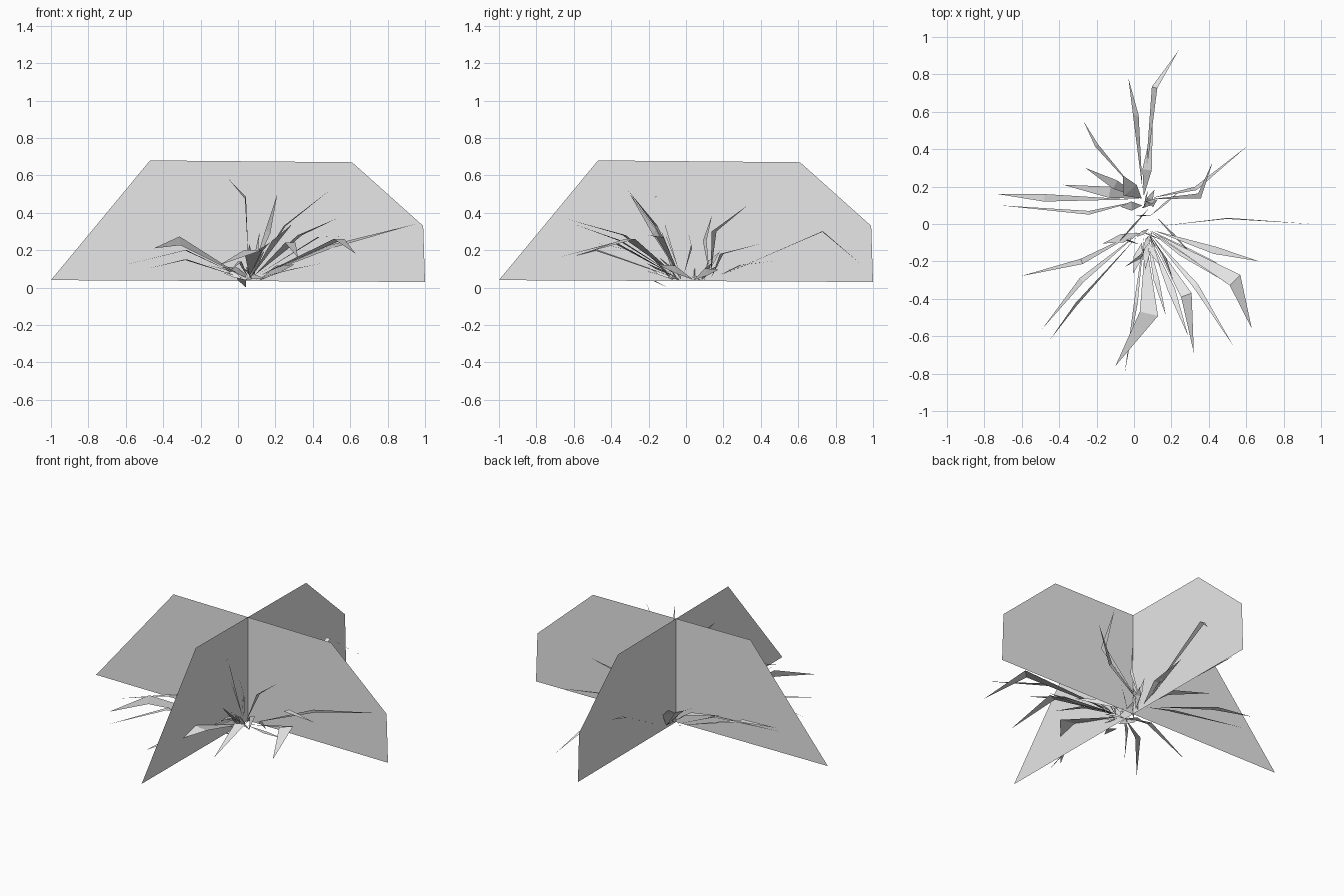
import bpy
import random
from mathutils import Vector

default_cube = bpy.data.objects.get("Cube")
if default_cube:
    bpy.data.objects.remove(default_cube, do_unlink=True)

random.seed(4)

# One plain grey for every surface
grey = bpy.data.materials.new("light grey")
grey.use_nodes = True
grey.diffuse_color = (0.8, 0.8, 0.8, 1)
shader = next(n for n in grey.node_tree.nodes if n.type == "BSDF_PRINCIPLED")
shader.inputs["Base Color"].default_value = grey.diffuse_color


def add_mesh(name, verts, faces):
    mesh = bpy.data.meshes.new(name)
    mesh.from_pydata(verts, [], faces)
    mesh.materials.append(grey)
    mesh.update()
    obj = bpy.data.objects.new(name, mesh)
    bpy.context.collection.objects.link(obj)
    return obj


def add_blade(verts, faces, root, middle, tip, width, upright):
    """Append a bent, pointed sliver: two triangles folded at the middle."""
    root, middle, tip = Vector(root), Vector(middle), Vector(tip)
    along = (tip - root).normalized()
    side = along.cross(Vector((0, 0, 1))).normalized()
    if upright:
        side = (side.cross(along) + side * 0.3).normalized()
    half = side * width / 2
    start = len(verts)
    verts.extend([root, middle - half, middle + half, tip])
    faces.extend([(start, start + 1, start + 2),
                  (start + 2, start + 1, start + 3)])


def add_clump(name, root, blades):
    """Build one clump; a negative width marks a blade standing on edge."""
    verts, faces = [], []
    for mx, my, mz, tx, ty, tz, width in blades:
        middle = Vector((mx, my, mz))
        start = Vector(root).lerp(middle, 0.12)
        add_blade(verts, faces, start, middle, (tx, ty, tz),
                  abs(width), width < 0)
    return add_mesh(name, verts, faces)


# Two crossed upright panels sharing one outline
centre = 0.04
outline = [(-1, 0.04), (-0.47, 0.68), (0.61, 0.67), (0.99, 0.33), (1, 0.03)]
panel_face = [tuple(range(len(outline)))]
add_mesh("wide_panel", [(u, centre, z) for u, z in outline], panel_face)
add_mesh("deep_panel", [(centre, u, z) for u, z in outline], panel_face)

# Front blades: middle point, tip point, width
front_blades = [
    (-.28, -.20, .20, -.61, -.28, .12, .03),
    (-.28, -.30, .15, -.49, -.56, .10, .03),
    (-.31, -.43, .25, -.45, -.62, .21, -.05),
    (.08, -.48, .20, -.10, -.76, .12, .10),
    (.01, -.42, .14, -.05, -.80, .08, .02),
    (.04, -.17, .48, -.05, -.23, .58, -.03),
    (.54, -.30, .26, .63, -.56, .18, .08),
    (.43, -.14, .27, .67, -.20, .28, .04),
    (.50, .03, .22, .95, .00, .34, -.02),
    (.33, -.33, .28, .53, -.65, .37, .03),
    (.25, -.16, .33, .49, -.31, .52, .02),
    (.28, -.38, .24, .32, -.69, .16, .06),
    (.20, -.35, .25, .29, -.60, .34, .04),
    (.12, -.30, .20, .17, -.49, .24, .03),
    (.16, -.17, .30, .21, -.30, .50, -.04),
    (.30, -.15, .10, .45, -.21, .13, .03),
]
add_clump("front_blades", (.06, -.02, .04), front_blades)

# Back blades
back_blades = [
    (.11, .73, .30, .24, .93, .13, .03),
    (.01, .58, .28, -.03, .78, .35, .03),
    (-.20, .42, .25, -.27, .55, .30, .02),
    (-.24, .06, .15, -.72, .10, .20, .02),
    (-.48, .14, .22, -.73, .16, .25, .04),
    (-.13, .17, .18, -.38, .21, .25, .06),
    (-.10, .21, .20, -.26, .30, .30, .05),
    (.33, .19, .18, .61, .42, .24, .02),
    (.35, .15, .30, .42, .33, .44, .03),
    (.07, .29, .12, .10, .53, .15, .05),
    (-.02, .18, .15, -.06, .26, .22, .09),
    (.10, .10, .25, .13, .14, .39, .02),
]
add_clump("back_blades", (.05, .13, .04), back_blades)

# Short shards packed around the crown, the lowest resting on the ground
crown_verts, crown_faces = [], []
for i in range(18):
    root = Vector((centre + random.uniform(-.02, .08),
                   random.uniform(-.12, .1), 0 if i == 0 else .04))
    lean = Vector((random.uniform(-1, 1), random.uniform(-1, .8),
                   random.uniform(.3, 1.2))).normalized()
    reach = random.uniform(.12, .3)
    middle = root + lean * reach * .5
    tip = root + lean * reach - Vector((0, 0, .03))
    add_blade(crown_verts, crown_faces, root, middle, tip,
              random.uniform(.02, .05), i % 2)
add_mesh("crown_shards", crown_verts, crown_faces)
